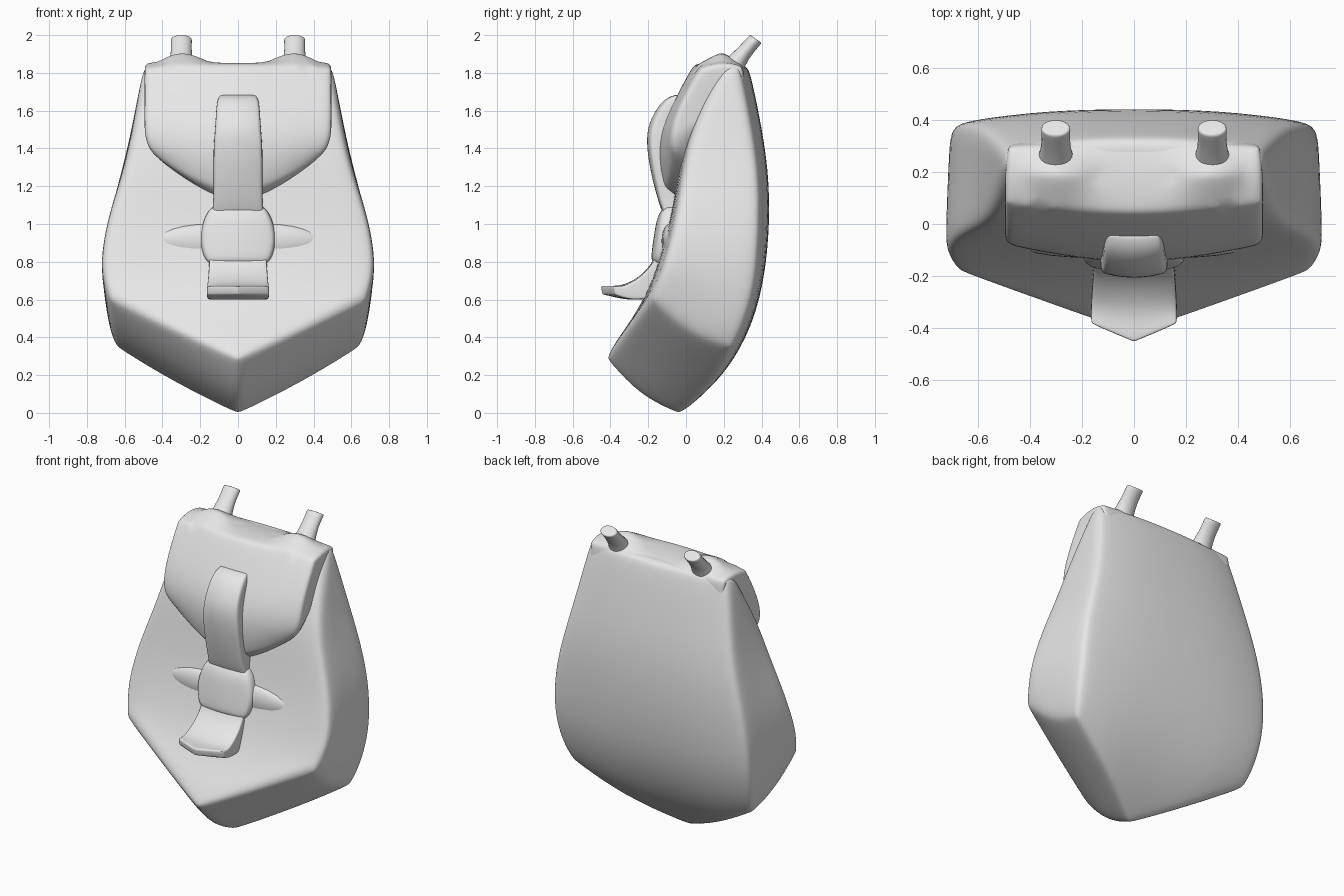
import bpy, bmesh, math
from mathutils import Vector

cube = bpy.data.objects.get("Cube")
if cube:
    bpy.data.objects.remove(cube, do_unlink=True)

grey = bpy.data.materials.new("light_grey")
grey.use_nodes = True
grey.diffuse_color = (0.8, 0.8, 0.8, 1)
grey.node_tree.nodes["Principled BSDF"].inputs["Base Color"].default_value = (0.8, 0.8, 0.8, 1)


def interp(table, t):
    """Piecewise linear lookup in a sorted list of pairs."""
    if t <= table[0][0]:
        return table[0][1]
    for (a, va), (b, vb) in zip(table, table[1:]):
        if t <= b:
            return va + (vb - va) * (t - a) / (b - a)
    return table[-1][1]


def shape(name, grids, bevel=0.0, subsurf=2):
    """Weld grids of points into one smooth mesh object."""
    bm = bmesh.new()
    for grid in grids:
        rows = [[bm.verts.new(p) for p in row] for row in grid]
        for a, b in zip(rows, rows[1:]):
            for i in range(len(a) - 1):
                bm.faces.new((a[i], a[i + 1], b[i + 1], b[i]))
    bmesh.ops.remove_doubles(bm, verts=bm.verts, dist=0.0005)
    bmesh.ops.recalc_face_normals(bm, faces=bm.faces)
    for f in bm.faces:
        f.smooth = True
    me = bpy.data.meshes.new(name)
    bm.to_mesh(me)
    bm.free()
    me.materials.append(grey)
    ob = bpy.data.objects.new(name, me)
    bpy.context.collection.objects.link(ob)
    if bevel:
        m = ob.modifiers.new("soft_edges", 'BEVEL')
        m.width, m.segments = bevel, 2
        m.limit_method, m.angle_limit = 'ANGLE', math.radians(38)
    if subsurf:
        m = ob.modifiers.new("smooth", 'SUBSURF')
        m.levels = m.render_levels = subsurf
    return ob


# Bag body: front and back panels follow side profiles y(z), with V-shaped bottoms
front_y = [(0.28, -0.445), (0.45, -0.32), (0.6, -0.21), (0.8, -0.135),
           (1.05, -0.075), (1.45, -0.015), (1.65, 0.06), (1.84, 0.17)]
back_y = [(-0.02, -0.04), (0.08, 0.08), (0.2, 0.21), (0.36, 0.325), (0.5, 0.375),
          (0.68, 0.43), (1.1, 0.45), (1.4, 0.425), (1.6, 0.4), (1.85, 0.335)]
# half width, edge height, centre height
front_rows = [(0.685, 0.60, 0.285), (0.715, 0.70, 0.45), (0.735, 0.82, 0.65),
              (0.695, 1.04, 0.98), (0.615, 1.26, 1.25), (0.555, 1.5, 1.5), (0.495, 1.84, 1.82)]
back_rows = [(0.65, 0.335, -0.025), (0.69, 0.47, 0.2), (0.71, 0.66, 0.5), (0.705, 0.9, 0.85),
             (0.655, 1.15, 1.15), (0.585, 1.4, 1.4), (0.505, 1.85, 1.85)]
cols = [-1, -0.5, 0, 0.5, 1]


def panel(rows, profile, rounding):
    """Rows across the panel; rounding draws the outer edges along y."""
    grid = []
    for w, edge, mid in rows:
        zs = [mid + (edge - mid) * abs(c) for c in cols]
        grid.append([Vector((c * w, interp(profile, z) + rounding * abs(c) ** 3, z))
                     for c, z in zip(cols, zs)])
    return grid


front, back = panel(front_rows, front_y, 0.02), panel(back_rows, back_y, -0.05)
for i in (1, 3):
    back[0][i].z -= 0.02
middle = [[(p + q) / 2 for p, q in zip(a, b)] for a, b in zip(front, back)]
for p in middle[0]:
    p.z -= 0.05
    p.y -= 0.015
sides = [[[layer[r][i] for layer in (front, middle, back)] for r in range(len(front))]
         for i in (0, -1)]
bottom = [front[0], middle[0], back[0]]
top = [front[-1], middle[-1], back[-1]]
shape("bag_body", [front, back, bottom, top] + sides, bevel=0.05)

# Top flap: drapes from the back over the top and hangs down the front
# centre y, centre z, edge y, edge z, edge half width
flap_rows = [(0.33, 1.74, 0.31, 1.74, 0.48), (0.32, 1.835, 0.3, 1.84, 0.49),
             (0.18, 1.855, 0.2, 1.86, 0.5), (0.04, 1.85, 0.08, 1.83, 0.5),
             (-0.05, 1.68, -0.01, 1.68, 0.5), (-0.14, 1.5, -0.07, 1.54, 0.5),
             (-0.155, 1.34, -0.08, 1.44, 0.5), (-0.125, 1.16, -0.05, 1.37, 0.47),
             (-0.05, 1.1, 0.03, 1.37, 0.44)]
flap_cols = [-1, -0.85, -0.6, -0.3, 0, 0.3, 0.6, 0.85, 1]


def tuck(p):
    """Side wall point, drawn back into the body."""
    return Vector((p.x * 0.97, 0.2 + (p.y - 0.2) * 0.3, 1.6 + (p.z - 1.6) * 0.3))


flap = []
for r, (cy, cz, ey, ez, w) in enumerate(flap_rows):
    row = []
    for c in flap_cols:
        t = abs(c) ** 1.6
        bump = 0.085 if abs(c) == 0.6 and r == 2 else 0
        row.append(Vector((c * w, cy + (ey - cy) * t, cz + (ez - cz) * t + bump)))
    flap.append([tuck(row[0])] + row + [tuck(row[-1])])
shape("top_flap", [flap], bevel=0.03)


def strap(name, rings, bevel=0.02):
    """Band from rings of (half width, outer y, outer z, inner y, inner z, centre bulge)."""
    loops = [[Vector(p) for p in ((-w, oy, oz), (0, oy - bulge, oz), (w, oy, oz),
                                  (w, iy, iz), (0, iy - bulge, iz), (-w, iy, iz), (-w, oy, oz))]
             for w, oy, oz, iy, iz, bulge in rings]
    caps = [[l[0:3], [l[5], l[4], l[3]]] for l in (loops[0], loops[-1])]
    return shape(name, [loops] + caps, bevel)


# Raised band down the middle of the flap
strap("flap_band", [(0.10, -0.04, 1.69, 0.03, 1.63, 0.01), (0.115, -0.115, 1.655, -0.02, 1.58, 0.02),
                    (0.12, -0.185, 1.53, -0.06, 1.5, 0.025), (0.13, -0.195, 1.42, -0.07, 1.4, 0.02),
                    (0.13, -0.175, 1.28, -0.07, 1.28, 0.02), (0.13, -0.14, 1.12, -0.04, 1.12, 0.01),
                    (0.14, -0.11, 1.04, -0.03, 1.04, 0.01)])

# Buckle below the band
strap("buckle", [(0.14, -0.11, 1.1, -0.03, 1.09, 0.01), (0.18, -0.14, 1.03, -0.04, 1.03, 0.02),
                 (0.205, -0.15, 0.93, -0.06, 0.93, 0.03), (0.185, -0.17, 0.83, -0.08, 0.83, 0.02),
                 (0.15, -0.17, 0.78, -0.1, 0.78, 0.01)], 0.03)

# Loose strap end that curves outwards to a rounded tip
strap("strap_end", [(0.15, -0.15, 0.85, -0.08, 0.8, 0.01), (0.155, -0.18, 0.78, -0.1, 0.66, 0.01),
                    (0.16, -0.245, 0.715, -0.2, 0.595, 0.01), (0.165, -0.32, 0.67, -0.31, 0.6, 0.03),
                    (0.165, -0.385, 0.675, -0.375, 0.625, 0.07)], 0.012)

# Pinched fabric folds and shoulder pegs on both sides
for side, label in ((1, "left"), (-1, "right")):
    bpy.ops.mesh.primitive_uv_sphere_add(segments=20, ring_count=12, radius=1,
                                         location=(side * 0.16, -0.085, 0.91))
    fold = bpy.context.object
    fold.name = label + "_fold"
    fold.scale = (0.27, 0.045, 0.09)
    fold.data.materials.append(grey)
    bpy.ops.object.shade_smooth()

    rings = []
    for y, z, rx, ry in ((0.23, 1.80, 0.08, 0.075), (0.275, 1.87, 0.063, 0.048),
                         (0.325, 1.93, 0.055, 0.04), (0.37, 1.98, 0.06, 0.04)):
        tilt = math.radians(35)
        ring = []
        for k in range(13):
            a = math.tau * (k % 12) / 12
            s = math.sin(a) * ry
            ring.append(Vector((side * 0.3 + math.cos(a) * rx,
                                y + s * math.cos(tilt), z - s * math.sin(tilt))))
        rings.append(ring)
    centre = sum(rings[-1][:12], Vector()) / 12
    rim = [[p.lerp(centre, t) for p in rings[-1]] for t in (0.1, 1)]
    shape(label + "_peg", [rings + rim], subsurf=1)
